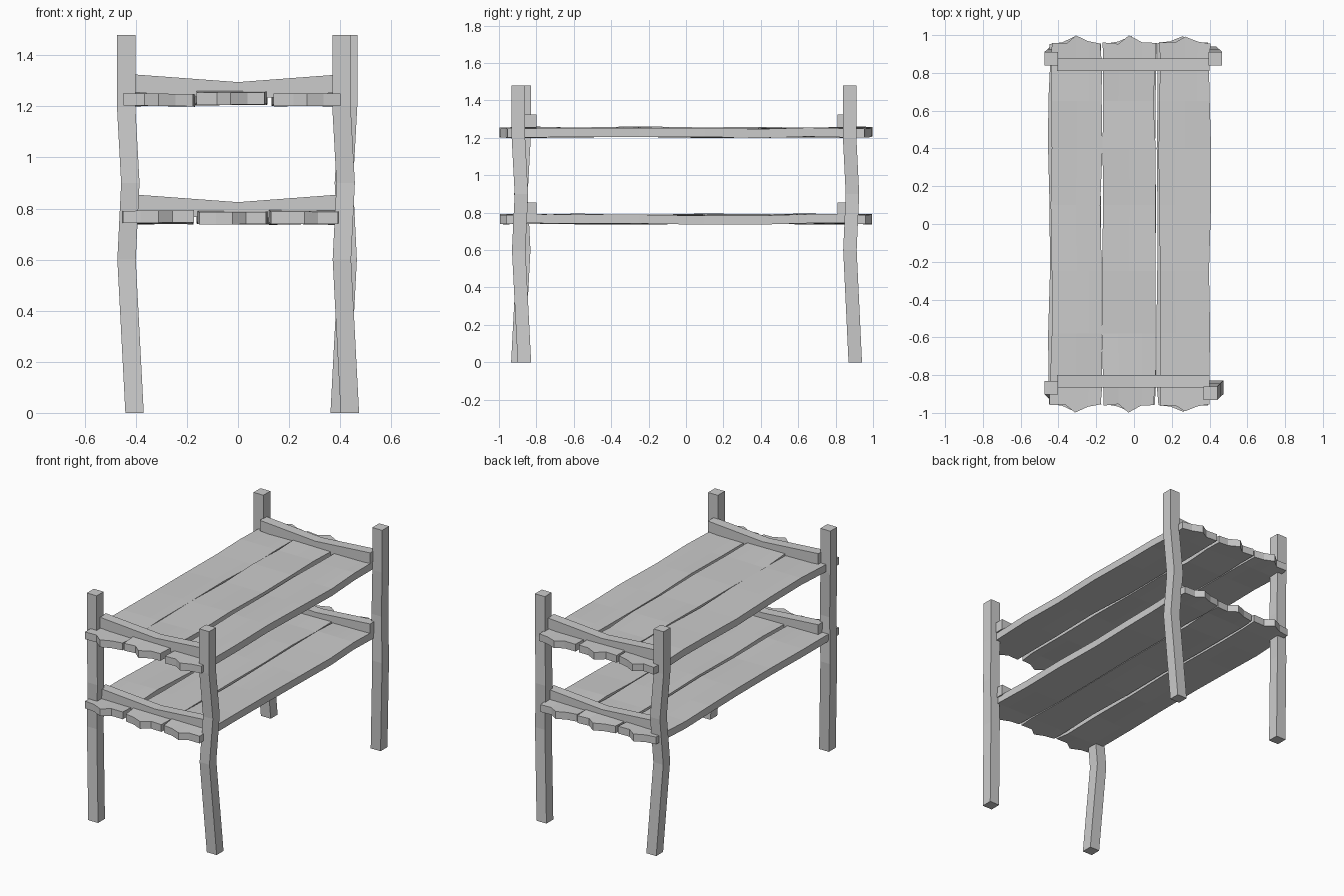
import bpy, bmesh, random

if "Cube" in bpy.data.objects:
    bpy.data.objects.remove(bpy.data.objects["Cube"])

random.seed(4)


def loft(name, rings):
    """Skin a list of equal rings; each ring is a front row followed by its reversed back row."""
    bm = bmesh.new()
    vs = [[bm.verts.new(p) for p in ring] for ring in rings]
    n = len(vs[0])
    for a, b in zip(vs, vs[1:]):
        for i in range(n):
            j = (i + 1) % n
            bm.faces.new((a[i], a[j], b[j], b[i]))
    for ring in (vs[0], vs[-1]):
        for i in range(n // 2 - 1):
            bm.faces.new((ring[i], ring[i + 1], ring[n - 2 - i], ring[n - 1 - i]))
    bmesh.ops.recalc_face_normals(bm, faces=bm.faces)
    me = bpy.data.meshes.new(name)
    bm.to_mesh(me)
    bm.free()
    ob = bpy.data.objects.new(name, me)
    bpy.context.collection.objects.link(ob)
    return ob


# Crooked corner posts: (height, share of the lean) per ring
BENDS = [(0, 1.0), (0.6, 0.05), (0.9, 0.5), (1.2, 0.0), (1.48, 0.0)]


def post(name, x, y, lean_x, lean_y, w=0.036):
    rings = []
    for z, k in BENDS:
        cx, cy = x + lean_x * k, y + lean_y * k
        rings.append([(cx - w, cy - w, z), (cx + w, cy - w, z),
                      (cx + w, cy + w, z), (cx - w, cy + w, z)])
    loft(name, rings)


post("front_left_post", -0.438, -0.866, 0.033, -0.033)
post("front_right_post", 0.405, -0.896, 0.033, 0.032)
post("back_left_post", -0.438, 0.875, 0.033, 0.03)
post("back_right_post", 0.431, 0.875, -0.033, 0.03)

# Rough planks with wavy edges and splintered ends
COLS = [0, 0.3, 0.5, 0.75, 1]
JAG = [0.96, 0.957, 0.995, 0.965, 0.955]
ROWS = [-0.85, -0.58, -0.25, 0.1, 0.4, 0.65, 0.85]


def plank(name, x0, x1, z, flip):
    jag = [j + random.uniform(-0.004, 0.004) for j in (JAG[::-1] if flip else JAG)]
    cols = [1 - c for c in COLS[::-1]] if flip else COLS
    rings = []
    for y in [-1] + ROWS + [1]:
        end = abs(y) == 1
        l = x0 + random.uniform(-0.008, 0.006)
        r = x1 + random.uniform(-0.006, 0.008)
        dz = random.uniform(-0.004, 0.004)
        tilt = random.uniform(-0.003, 0.003)
        top, bottom = [], []
        for c, j in zip(cols, jag):
            px, py = l + (r - l) * c, y * j if end else y
            pz = z + dz + tilt * (2 * c - 1)
            top.append((px, py, pz + 0.024))
            bottom.append((px, py, pz - 0.024))
        rings.append(top + bottom[::-1])
    loft(name, rings)


SHELVES = {
    "lower": (0.766, [(-0.448, -0.18), (-0.155, 0.115), (0.126, 0.394)], True),
    "upper": (1.228, [(-0.44, -0.174), (-0.163, 0.108), (0.136, 0.402)], False),
}
for level, (z, spans, flip) in SHELVES.items():
    for side, (x0, x1) in zip(("left", "middle", "right"), spans):
        lift = 0.005 if side == "middle" and level == "upper" else 0
        plank(f"{level}_{side}_plank", x0, x1, z + lift, flip)


# Sagging cross bars lying over the plank ends
def bar(name, y, top, sag=0.03, h=0.07):
    rings = []
    for x, d in ((-0.407, 0), (0, sag), (0.4, 0)):
        a, b, t = y - 0.033, y + 0.033, top - d
        rings.append([(x, a, t), (x, b, t), (x, b, t - h), (x, a, t - h)])
    loft(name, rings)


for level, top in (("lower", 0.855), ("upper", 1.325)):
    bar(f"{level}_front_bar", -0.833, top)
    bar(f"{level}_back_bar", 0.842, top)
